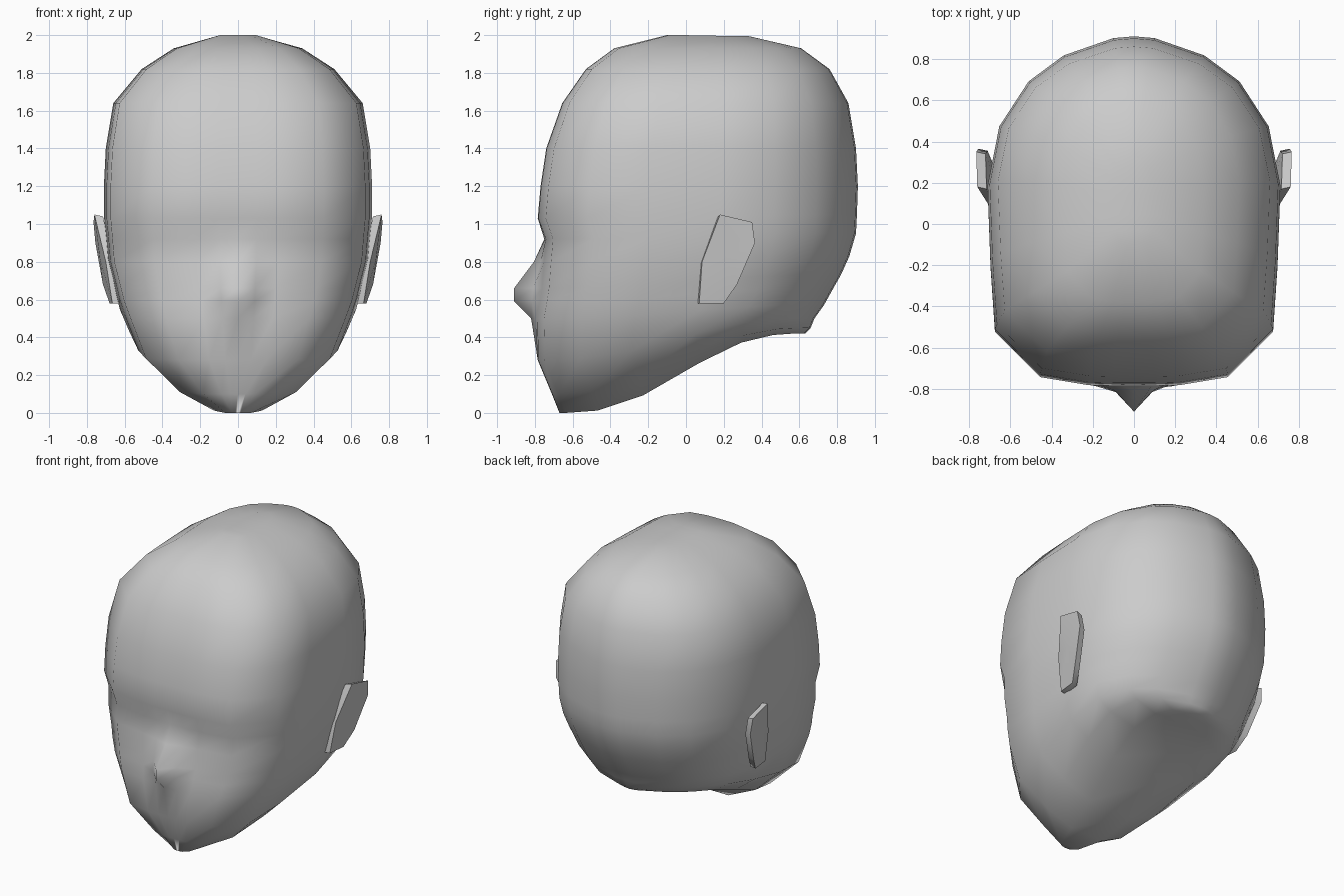
import bpy, bmesh

if "Cube" in bpy.data.objects:
    bpy.data.objects.remove(bpy.data.objects["Cube"])

# Half outline of the skull seen from above: (width fraction, front-to-back fraction)
OUTLINE = [(0, 0), (.14, 0), (.31, .002), (.64, .025), (.95, .155), (.98, .34),
           (1, .57), (.92, .74), (.72, .87), (.48, .945), (.14, .995), (0, 1)]

# Rings, chin to crown: front z, back z, front y, back y, front width, back width, nose bump
RINGS = [
    (.00, .42, -.67, .63, .10, .32, 0),
    (.10, .45, -.71, .66, .28, .56, 0),
    (.28, .50, -.785, .68, .49, .63, 0),
    (.50, .57, -.79, .73, .59, .65, .03),
    (.59, .66, -.775, .78, .63, .66, .135),
    (.66, .73, -.765, .82, .65, .67, .145),
    (.80, .83, -.755, .865, .69, .69, .05),
    (.92, .95, -.745, .90, .70, .70, .005),
    (1.03, 1.05, -.785, .905, .71, .71, 0),
    (1.20, 1.20, -.77, .91, .71, .71, 0),
    (1.40, 1.40, -.74, .90, .70, .70, 0),
    (1.64, 1.64, -.655, .86, .66, .66, 0),
    (1.82, 1.82, -.53, .76, .51, .51, 0),
    (1.93, 1.93, -.38, .61, .34, .34, 0),
    (2.00, 1.995, -.10, .33, .10, .10, 0),
]


def ease(t):
    return t * t * t * (t * (6 * t - 15) + 10)


def finish(name, bm):
    bmesh.ops.recalc_face_normals(bm, faces=bm.faces)
    for f in bm.faces:
        f.smooth = True
    mesh = bpy.data.meshes.new(name)
    bm.to_mesh(mesh)
    bm.free()
    obj = bpy.data.objects.new(name, mesh)
    bpy.context.collection.objects.link(obj)
    return obj


# Head: loft of rings, closed with strips under the jaw and on the crown
bm = bmesh.new()
n = len(OUTLINE)
count = 2 * n - 2
loops = []
for zf, zb, yf, yb, wf, wb, nose in RINGS:
    half = []
    for i, (u, t) in enumerate(OUTLINE):
        bump = nose * (1, .3)[i] if i < 2 else 0
        half.append((u * (wf + (wb - wf) * t), yf + (yb - yf) * t - bump,
                     zf + (zb - zf) * ease(t)))
    full = half + [(-x, y, z) for x, y, z in half[-2:0:-1]]
    loops.append([bm.verts.new(p) for p in full])
for a, b in zip(loops, loops[1:]):
    for i in range(count):
        j = (i + 1) % count
        bm.faces.new((a[i], a[j], b[j], b[i]))
for ring in (loops[0], loops[-1]):
    for i in range(n - 1):
        quad = [ring[i], ring[i + 1], ring[-i - 1], ring[-i % count]]
        bm.faces.new(list(dict.fromkeys(quad)))
finish("head", bm)

# Ears: side outline (y, z, outer x), given thickness towards the head
EAR = [(.18, 1.05, .76), (.35, 1.01, .765), (.365, .90, .755), (.27, .68, .715),
       (.20, .58, .68), (.07, .58, .665), (.085, .80, .70)]
for side, name in ((1, "ear_right"), (-1, "ear_left")):
    bm = bmesh.new()
    outer = [bm.verts.new((side * x, y, z)) for y, z, x in EAR]
    inner = [bm.verts.new((side * (x - .045), y - .01, z - .01 if z > .6 else z)) for y, z, x in EAR]
    for i in range(len(EAR)):
        j = (i + 1) % len(EAR)
        bm.faces.new((outer[i], outer[j], inner[j], inner[i]))
    for ring, bulge in ((outer, .012), (inner, -.004)):
        tip = bm.verts.new((side * (sum(abs(v.co.x) for v in ring) / len(ring) + bulge), .21, .82))
        for i in range(len(ring)):
            bm.faces.new((ring[i], ring[(i + 1) % len(ring)], tip))
    ear = finish(name, bm)
    bpy.ops.object.select_all(action='DESELECT')
    ear.select_set(True)
    bpy.context.view_layer.objects.active = ear
    bpy.ops.object.shade_smooth_by_angle(angle=1.0)
